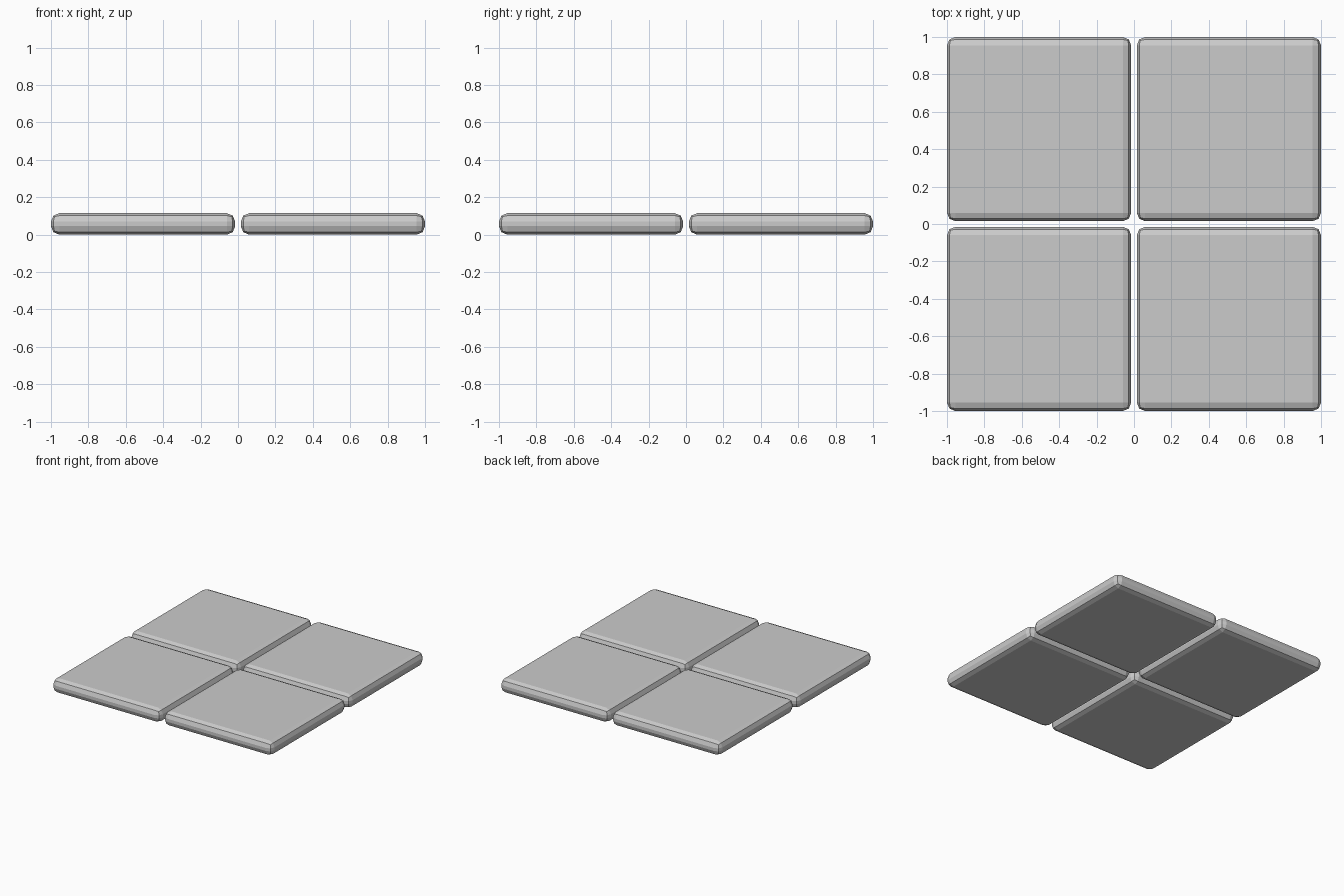
import bpy

if "Cube" in bpy.data.objects:
    bpy.data.objects.remove(bpy.data.objects["Cube"])

SIZE, GAP, HEIGHT, ROUND = 0.985, 0.03, 0.115, 0.045


def paving_tile(name, x, y):
    # square slab with edges rounded in two flat steps
    bpy.ops.mesh.primitive_cube_add(size=1, location=(x, y, HEIGHT / 2))
    tile = bpy.context.object
    tile.name = name
    tile.scale = (SIZE, SIZE, HEIGHT)
    bpy.ops.object.transform_apply(location=False, rotation=False, scale=True)
    bevel = tile.modifiers.new("rounded_edges", 'BEVEL')
    bevel.width = ROUND
    bevel.segments = 2
    return tile


# two by two grid of tiles
offset = (SIZE + GAP) / 2
for row, sy in (("front", -1), ("back", 1)):
    for side, sx in (("left", -1), ("right", 1)):
        paving_tile(f"tile_{row}_{side}", sx * offset, sy * offset)
